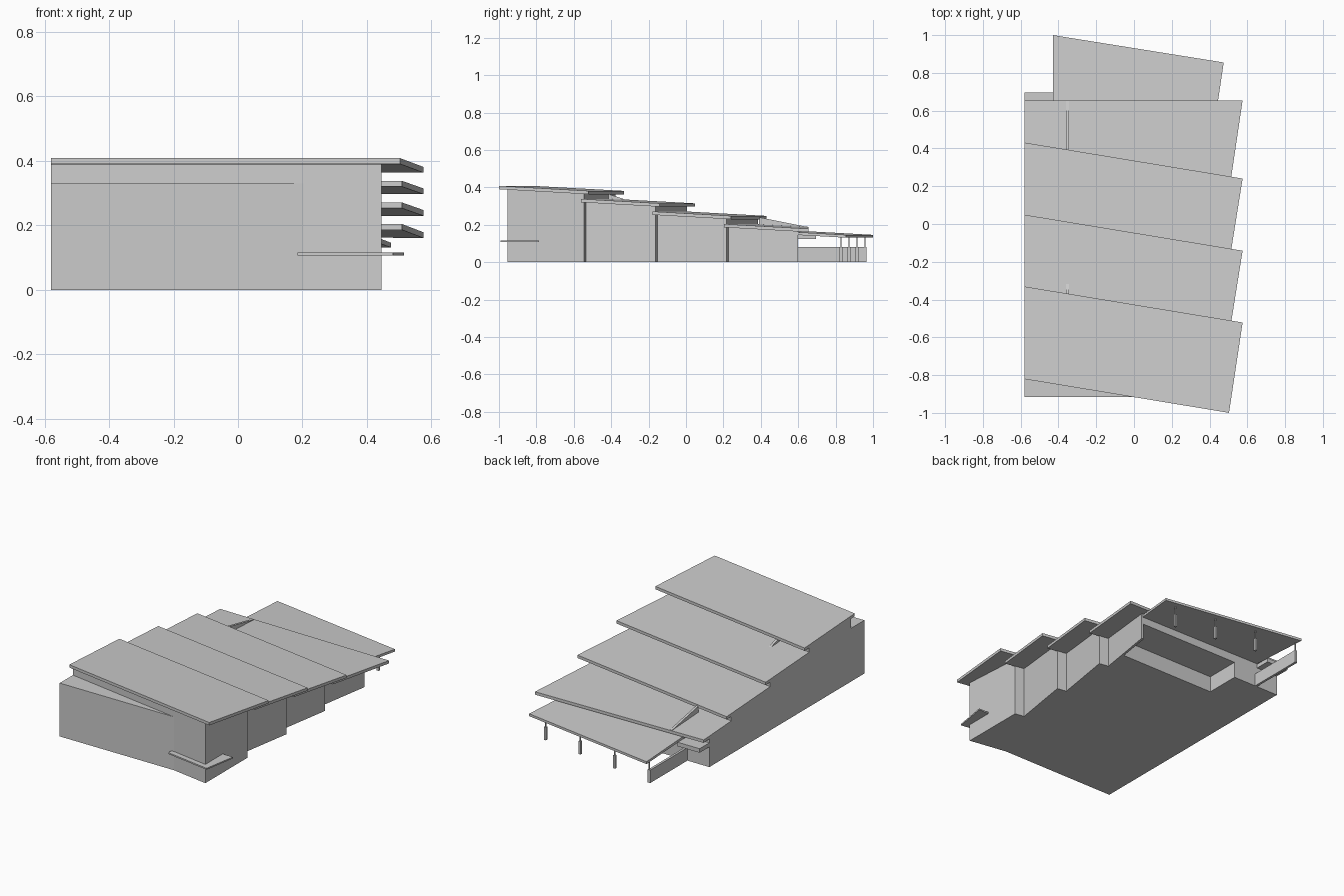
import bpy, bmesh

if "Cube" in bpy.data.objects:
    bpy.data.objects.remove(bpy.data.objects["Cube"])

SKEW = 0.165     # roofs are turned about 9 degrees in plan
FALL = 0.055     # roof fall towards the back
THICK = 0.018
LEFT = -0.58


def line_y(s, x):
    """y on the skewed line s at a given x (s equals y at x = 0.445)."""
    return s - SKEW * (x - 0.445)


def pt(x, s):
    return (x, line_y(s, x))


def plane(s0, z0):
    """Height function of a roof plane passing z0 on the line s0."""
    return lambda x, y: z0 - FALL * (y + SKEW * (x - 0.445) - s0)


def lower(f, d):
    return lambda x, y: f(x, y) - d


def flat(z):
    return lambda x, y: z


def prism(name, plan, bottom, top):
    bm = bmesh.new()
    lo = [bm.verts.new((x, y, bottom(x, y))) for x, y in plan]
    hi = [bm.verts.new((x, y, top(x, y))) for x, y in plan]
    n = len(plan)
    bm.faces.new(lo[::-1])
    bm.faces.new(hi)
    for i in range(n):
        j = (i + 1) % n
        bm.faces.new((lo[i], lo[j], hi[j], hi[i]))
    bmesh.ops.recalc_face_normals(bm, faces=bm.faces)
    me = bpy.data.meshes.new(name)
    bm.to_mesh(me)
    bm.free()
    ob = bpy.data.objects.new(name, me)
    bpy.context.collection.objects.link(ob)
    return ob


def box(name, x0, x1, y0, y1, z0, z1):
    return prism(name, [(x0, y0), (x1, y0), (x1, y1), (x0, y1)], flat(z0), flat(z1))


# stepped roof slabs: front line, back line, front height
roofs = [(-0.99, -0.50, 0.408), (-0.55, -0.12, 0.338),
         (-0.168, 0.262, 0.271), (0.213, None, 0.204)]
planes = []
for i, (s0, s1, z0) in enumerate(roofs):
    f = plane(s0, z0)
    planes.append(f)
    xf = 0.503 if i == 0 else 0.508
    back = [(0.575, 0.655), (LEFT, 0.655)] if s1 is None else [pt(0.575, s1), pt(LEFT, s1)]
    prism(f"roof_slab_{i + 1}", [pt(LEFT, s0), pt(xf, s0)] + back, lower(f, THICK), f)

# wall volumes below each roof, with the saw-tooth right side
bays = [-0.955, -0.545, -0.163, 0.217]
for i in range(3):
    a, b = bays[i], bays[i + 1]
    xa = 0.445 if i == 0 else 0.385
    prism(f"hall_bay_{i + 1}", [pt(LEFT, a), pt(xa, a), pt(0.445, b), pt(LEFT, b)],
          flat(0), lower(planes[i], THICK))

# last bay: full upper part, recessed entrance below
a, yb, zs = bays[3], 0.60, 0.10
prism("rear_bay_upper", [pt(LEFT, a), pt(0.385, a), (0.445, yb), (LEFT, yb)],
      flat(zs), lower(planes[3], THICK))
prism("rear_bay_lower",
      [pt(LEFT, a), pt(0.385, a), (0.445, yb), (0.43, yb), (0.395, 0.38),
       (-0.26, 0.38), (-0.26, yb), (LEFT, yb)], flat(0), flat(zs))

# low straight front block meeting the skewed wall in a wedge
prism("front_low_block", [(LEFT, -0.915), (0.203, -0.915), pt(LEFT, -0.955)],
      flat(0), flat(0.33))

# corner canopy at the front right
prism("corner_canopy", [(0.185, -0.90), (0.185, -0.945), (0.48, -0.993),
                        (0.515, -0.785), (0.44, -0.785), (0.44, -0.945)],
      flat(0.107), flat(0.116))

# rear canopy and the small side roof
cf = plane(0.855, 0.146)
prism("rear_canopy", [(-0.43, 0.60), (0.437, 0.60), (0.475, 0.855), (-0.43, 1.0)],
      lower(cf, 0.015), cf)
box("side_roof", LEFT, -0.43, 0.60, 0.695, 0.125, 0.15)

# low terrace wall and canopy posts on plinths
box("terrace_wall", -0.43, -0.415, 0.60, 0.962, 0.0, 0.08)
for i in range(4):
    x = -0.42 + 0.267 * i
    y = 0.957 - 0.16 * (x + 0.42)
    box(f"post_plinth_{i + 1}", x - 0.007, x + 0.007, y - 0.007, y + 0.007, 0, 0.08)
    box(f"post_{i + 1}", x - 0.003, x + 0.003, y - 0.003, y + 0.003, 0.08, cf(x, y) - 0.008)

# small triangular fins on the roofs
for i, (y0, y1, za, zb) in enumerate([(-0.42, -0.31, 0.366, 0.33), (0.39, 0.65, 0.24, 0.188)]):
    f = planes[1 if i == 0 else 3]
    top = lambda x, y, y0=y0, y1=y1, za=za, zb=zb: za + (zb - za) * (y - y0) / (y1 - y0)
    prism(f"roof_fin_{i + 1}", [(-0.36, y0), (-0.345, y0), (-0.345, y1), (-0.36, y1)],
          lower(f, 0.005), top)
